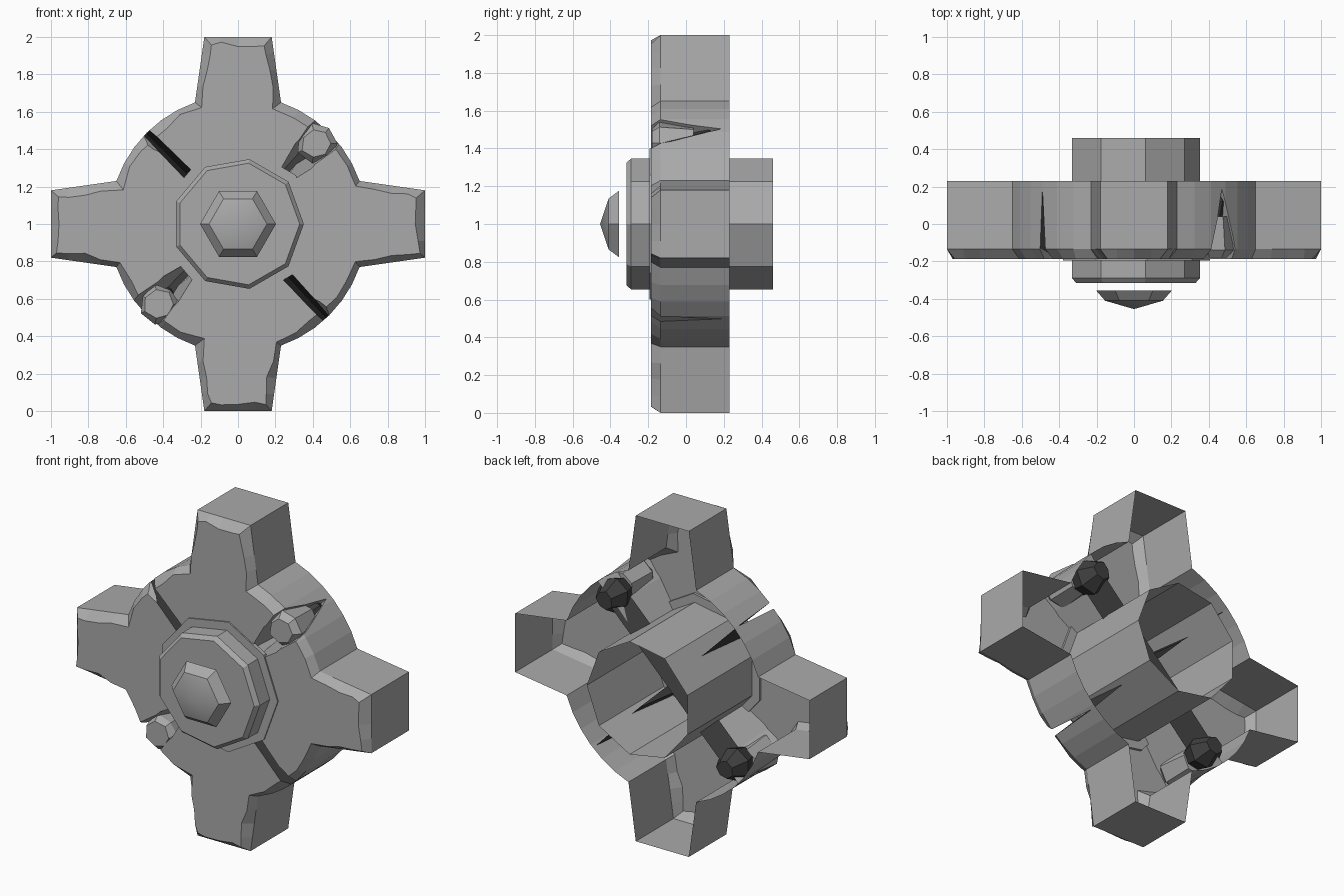
import bpy, bmesh, math, random
from mathutils import Vector

if "Cube" in bpy.data.objects:
    bpy.data.objects.remove(bpy.data.objects["Cube"])

random.seed(4)


def material(name, v):
    m = bpy.data.materials.new(name)
    m.diffuse_color = (v, v, v, 1)
    m.use_nodes = True
    m.node_tree.nodes["Principled BSDF"].inputs["Base Color"].default_value = m.diffuse_color
    return m


grey = material("stone_grey", 0.40)
dark = material("dark_grey", 0.05)


def make(name, bm, fix=True, mat=grey):
    if fix:
        bmesh.ops.recalc_face_normals(bm, faces=bm.faces)
    me = bpy.data.meshes.new(name)
    bm.to_mesh(me)
    bm.free()
    me.materials.append(mat)
    ob = bpy.data.objects.new(name, me)
    bpy.context.collection.objects.link(ob)
    return ob


def loft(bm, rings, caps=(True, True)):
    """Join equal-length rings of points with quads, front to back."""
    vs = [[bm.verts.new(p) for p in r] for r in rings]
    n = len(vs[0])
    for a, b in zip(vs, vs[1:]):
        for i in range(n):
            j = (i + 1) % n
            bm.faces.new((a[i], a[j], b[j], b[i]))
    if caps[0]:
        bm.faces.new(vs[0])
    if caps[1]:
        bm.faces.new(vs[-1][::-1])


def ngon(n, r, y, cx=0, cz=1, jitter=0):
    pts = []
    for i in range(n):
        a = math.tau * i / n
        q = r * (1 + random.uniform(-jitter, jitter))
        pts.append((cx + q * math.cos(a), y, cz + q * math.sin(a)))
    return pts


# Outline: four tapered teeth joined by arcs
outline = []
for k in range(4):
    t = k * math.pi / 2
    pts = [(0.65, -0.23), (1.0, -0.18), (1.0, 0.18), (0.65, 0.23)]
    a0 = math.atan2(0.23, 0.65)
    for i in range(1, 6):
        a = a0 + (math.pi / 2 - 2 * a0) * i / 6
        pts.append((0.69 * math.cos(a), 0.69 * math.sin(a)))
    for x, z in pts:
        outline.append(Vector((x * math.cos(t) - z * math.sin(t),
                               x * math.sin(t) + z * math.cos(t))))

# Extra points on the long tooth edges let the chipped bevel wander
dense = []
for i, p in enumerate(outline):
    q = outline[(i + 1) % len(outline)]
    m = 4 if (q - p).length > 0.3 else 1
    dense += [p.lerp(q, s / m) for s in range(m)]

# Irregular inset for the front bevel
inner = []
n = len(dense)
for i, p in enumerate(dense):
    d1 = (p - dense[i - 1]).normalized()
    d2 = (dense[(i + 1) % n] - p).normalized()
    n1, n2 = Vector((-d1.y, d1.x)), Vector((-d2.y, d2.x))
    m = (n1 + n2).normalized()
    inner.append(p + m * random.uniform(0.025, 0.055) / max(0.6, m.dot(n1)))

bm = bmesh.new()
loft(bm, [[(p.x, y, p.y + 1) for p in ring]
          for ring, y in ((inner, -0.186), (dense, -0.135), (dense, 0.23))])
body = make("gear_body", bm)
body.data.materials.append(dark)


def diagonal(angle, sections):
    """Triangular bar running outwards: (distance, half width, front, tip)."""
    c, s = math.cos(angle), math.sin(angle)
    bm = bmesh.new()
    rings = []
    for u, w, y0, y1 in sections:
        tri = ((-w, y0), (w, y0), (w * 0.1, y1))
        rings.append([(u * c - v * s, y, 1 + u * s + v * c) for v, y in tri])
    loft(bm, rings)
    return bm


# Wedge cracks on the diagonals, widest in front
def crack(deg, sections, mat):
    cut = make("crack_cutter", diagonal(math.radians(deg), sections), True, mat)
    cut.hide_render = True
    mod = body.modifiers.new("crack", "BOOLEAN")
    mod.operation = "DIFFERENCE"
    mod.solver = "EXACT"
    mod.material_mode = "TRANSFER"
    mod.object = cut
    bpy.context.view_layer.objects.active = body
    bpy.ops.object.modifier_apply(modifier=mod.name)
    bpy.data.objects.remove(cut)


for deg in (135, -47):
    # shallow chipped edges, then the thin deep split
    crack(deg + 1, ((0.45, 0.005, -0.25, -0.18), (0.6, 0.06, -0.25, -0.15),
                    (0.8, 0.10, -0.25, -0.10)), grey)
    crack(deg, ((0.28, 0.035, -0.25, 0.18), (0.52, 0.03, -0.25, 0.19),
                (0.8, 0.025, -0.25, 0.2)), dark)
for deg in (46, 224):
    crack(deg, ((0.28, 0.03, -0.25, 0.17), (0.52, 0.09, -0.25, 0.17),
                (0.8, 0.14, -0.25, 0.2)), grey)

# Open the back of the shell
bm = bmesh.new()
bm.from_mesh(body.data)
back = [f for f in bm.faces if all(v.co.y > 0.228 for v in f.verts)]
bmesh.ops.delete(bm, geom=back, context="FACES")
bm.to_mesh(body.data)
bm.free()

# Dark bar along the stone diagonal, behind the front plate
make("inner_bar", diagonal(math.radians(45), (
    (-0.56, 0.045, 0.06, 0.2), (0.56, 0.045, 0.06, 0.2))), True, dark)

# Nine-sided hub tube, capped in front and open behind
bm = bmesh.new()
loft(bm, [ngon(9, 0.33, -0.315), ngon(9, 0.352, -0.29), ngon(9, 0.352, 0.46)],
     (True, False))
make("hub_tube", bm, False)

# Thin collar round the hub
bm = bmesh.new()
loft(bm, [ngon(9, 0.405, -0.194), ngon(9, 0.405, -0.17)])
make("hub_collar", bm)

# Six-sided domed cap floating in front
bm = bmesh.new()
loft(bm, [ngon(6, 0.155, -0.41), ngon(6, 0.203, -0.355)], (False, False))
tip = bm.verts.new((0, -0.455, 1))
bm.verts.ensure_lookup_table()
for i in range(6):
    bm.faces.new((tip, bm.verts[(i + 1) % 6], bm.verts[i]))
cap = make("front_cap", bm)
bpy.context.view_layer.objects.active = cap
cap.select_set(True)
bpy.ops.object.shade_smooth_by_angle(angle=math.radians(25))

# Loose stones lodged in the two wide cracks, each on a dark core
for sgn in (1, -1):
    cx, cz = 0.42 * sgn, 1 + 0.43 * sgn
    bm = bmesh.new()
    loft(bm, [ngon(7, 0.08, -0.18, cx, cz, 0.1),
              ngon(7, 0.105, -0.14, cx, cz, 0.08),
              ngon(7, 0.09, 0.04, cx, cz, 0.05)])
    make("loose_stone", bm)
    cx, cz = 0.41 * sgn, 1 + 0.41 * sgn
    bm = bmesh.new()
    loft(bm, [ngon(7, 0.075, 0.03, cx, cz),
              ngon(7, 0.105, 0.12, cx, cz, 0.05),
              ngon(7, 0.055, 0.21, cx, cz, 0.1)])
    make("stone_core", bm, True, dark)
